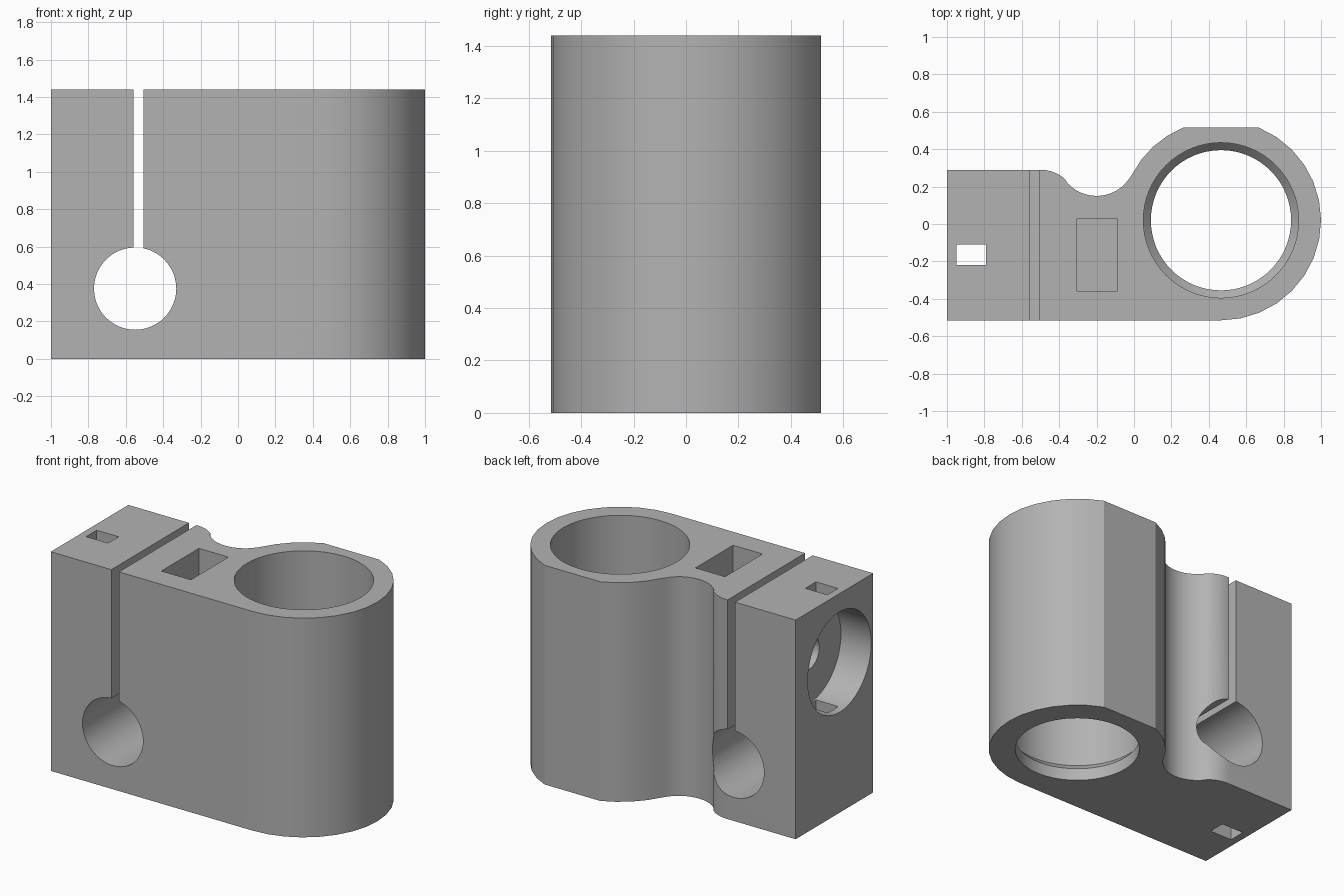
import bpy, bmesh
from math import radians, sin, cos, pi
from mathutils import Matrix, Vector

if "Cube" in bpy.data.objects:
    bpy.data.objects.remove(bpy.data.objects["Cube"])

HEIGHT = 1.44
RING = (0.465, 0.02)      # axis of the large tube clamp
BOLT_Y, BOLT_Z = -0.165, 0.99

grey = bpy.data.materials.new("plain grey")
grey.use_nodes = True
grey.diffuse_color = (0.45, 0.45, 0.45, 1)
grey.node_tree.nodes["Principled BSDF"].inputs["Base Color"].default_value = grey.diffuse_color


def finish(bm, name):
    bmesh.ops.recalc_face_normals(bm, faces=bm.faces)
    mesh = bpy.data.meshes.new(name)
    bm.to_mesh(mesh)
    bm.free()
    mesh.materials.append(grey)
    obj = bpy.data.objects.new(name, mesh)
    bpy.context.collection.objects.link(obj)
    return obj


def arc(centre, radius, start, end, steps):
    angles = [radians(start + (end - start) * i / steps) for i in range(steps + 1)]
    return [(centre[0] + radius * cos(a), centre[1] + radius * sin(a)) for a in angles]


def box(name, low, high):
    bm = bmesh.new()
    low, high = Vector(low), Vector(high)
    bmesh.ops.create_cube(bm, size=1)
    bmesh.ops.scale(bm, vec=high - low, verts=bm.verts)
    bmesh.ops.translate(bm, vec=(low + high) / 2, verts=bm.verts)
    return finish(bm, name)


def rod(name, start, end, r1, r2=None, segments=48):
    bm = bmesh.new()
    start, end = Vector(start), Vector(end)
    axis = end - start
    turn = axis.to_track_quat('Z', 'Y').to_matrix().to_4x4()
    bmesh.ops.create_cone(bm, cap_ends=True, segments=segments, radius1=r1,
                          radius2=r1 if r2 is None else r2, depth=axis.length,
                          matrix=Matrix.Translation((start + end) / 2) @ turn)
    return finish(bm, name)


# Body outline: clamp block, waist scoop and flattened round tube holder
outline = [(-1, 0.29), (-1, -0.515)]
outline += arc(RING, 0.535, -90, 67.7, 14)
outline += arc(RING, 0.535, 112.3, 152.9, 4)
outline += arc((-0.2, 0.36), 0.21, -27, -138, 14)[1:]
outline += arc((-0.5, 0.09), 0.2, 42, 90, 6)[1:]
bm = bmesh.new()
base = bm.faces.new([bm.verts.new((x, y, 0)) for x, y in outline])
top = bmesh.ops.extrude_face_region(bm, geom=[base])
bmesh.ops.translate(bm, vec=(0, 0, HEIGHT),
                    verts=[v for v in top["geom"] if isinstance(v, bmesh.types.BMVert)])
body = finish(bm, "clamp_body")


def tube_bore():
    # Stepped bore: narrow lip, short cone, then the wide tube seat
    levels = [(0.375, -0.1), (0.375, 0.08), (0.415, 0.125), (0.415, HEIGHT + 0.1)]
    bm = bmesh.new()
    rings = []
    for r, z in levels:
        rings.append([bm.verts.new((x, y, z)) for x, y in arc(RING, r, 0, 360, 64)[:-1]])
    for lower, upper in zip(rings, rings[1:]):
        for i in range(len(lower)):
            j = (i + 1) % len(lower)
            bm.faces.new((lower[i], lower[j], upper[j], upper[i]))
    bm.faces.new(rings[0])
    bm.faces.new(rings[-1])
    return finish(bm, "tube_bore")


cutters = [
    tube_bore(),
    # Cross hole and the clamping slot above it
    rod("cross_hole", (-0.55, -1, 0.375), (-0.55, 1, 0.375), 0.22),
    box("clamp_slot", (-0.56, -1, 0.45), (-0.505, 1, HEIGHT + 0.1)),
    # Bolt head recess, bolt hole and nut pocket
    rod("bolt_head_recess", (-1.1, BOLT_Y, BOLT_Z), (-0.78, BOLT_Y, BOLT_Z), 0.33),
    rod("bolt_hole", (-0.9, BOLT_Y, BOLT_Z), (-0.15, BOLT_Y, BOLT_Z), 0.105, segments=32),
    box("nut_pocket", (-0.305, -0.36, 0.79), (-0.09, 0.03, HEIGHT + 0.1)),
    # Small rectangular channel through the clamp block
    box("tie_channel", (-0.95, -0.22, -0.1), (-0.79, -0.11, HEIGHT + 0.1)),
]

bpy.context.view_layer.objects.active = body
body.select_set(True)
for cutter in cutters:
    cutter.hide_render = True
    mod = body.modifiers.new(cutter.name, 'BOOLEAN')
    mod.operation = 'DIFFERENCE'
    mod.solver = 'EXACT'
    mod.object = cutter
    bpy.ops.object.modifier_apply(modifier=mod.name)
    bpy.data.objects.remove(cutter)

bpy.ops.object.shade_smooth_by_angle(angle=radians(25))
